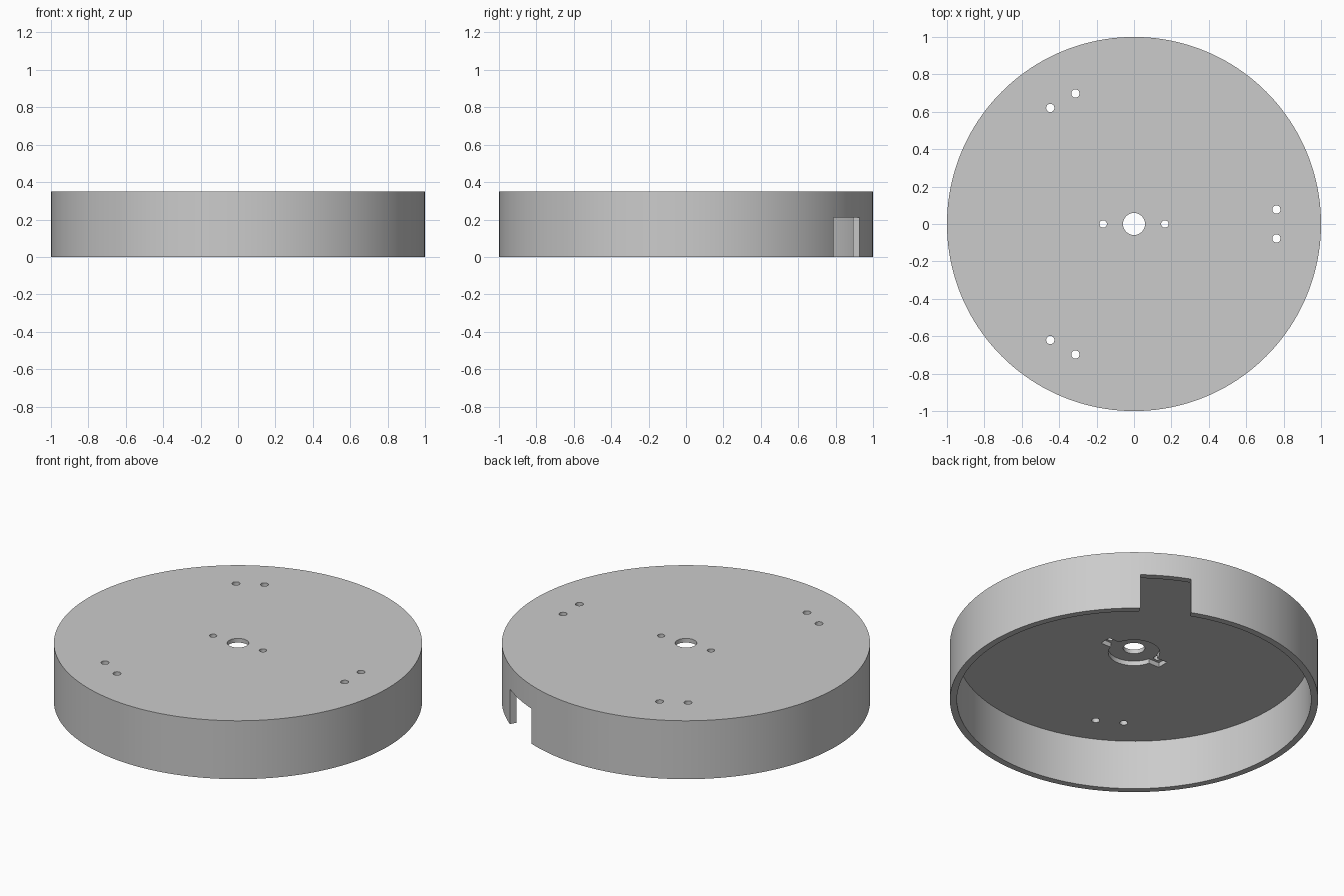
import bpy
from math import cos, sin, radians

default = bpy.data.objects.get("Cube")
if default:
    bpy.data.objects.remove(default, do_unlink=True)

HEIGHT = 0.35
CEILING = 0.297      # underside of the top plate
POCKET_TOP = 0.325   # depth reached by the hub recess

grey = bpy.data.materials.new("plain grey")
grey.use_nodes = True
colour = (0.6, 0.6, 0.6, 1)
grey.diffuse_color = colour
grey.node_tree.nodes["Principled BSDF"].inputs["Base Color"].default_value = colour


def cylinder(name, radius, z0, z1, x=0, y=0, sides=32):
    bpy.ops.mesh.primitive_cylinder_add(
        vertices=sides, radius=radius, depth=z1 - z0, location=(x, y, (z0 + z1) / 2))
    obj = bpy.context.object
    obj.name = name
    obj.data.materials.append(grey)
    return obj


def box(name, size, location, turn=0):
    bpy.ops.mesh.primitive_cube_add(size=1, location=location, rotation=(0, 0, turn))
    obj = bpy.context.object
    obj.name = name
    obj.scale = size
    obj.data.materials.append(grey)
    return obj


def cut(target, cutter):
    cutter.hide_render = True
    bpy.context.view_layer.update()
    mod = target.modifiers.new("cut", 'BOOLEAN')
    mod.operation = 'DIFFERENCE'
    mod.solver = 'EXACT'
    mod.object = cutter
    bpy.ops.object.select_all(action='DESELECT')
    target.select_set(True)
    bpy.context.view_layer.objects.active = target
    bpy.ops.object.modifier_apply(modifier=mod.name)
    bpy.data.objects.remove(cutter, do_unlink=True)


# Round cover, hollow from below
cover = cylinder("round_cover", 1, 0, HEIGHT, sides=160)
cut(cover, cylinder("cavity_cutter", 0.962, -0.1, CEILING, sides=160))

# Hub recess under the plate: a disc with an ear on each side
cut(cover, cylinder("hub_recess_cutter", 0.14, 0.2, POCKET_TOP, sides=64))
cut(cover, box("ear_recess_cutter", (0.41, 0.07, POCKET_TOP - 0.2),
               (0, 0, (POCKET_TOP + 0.2) / 2)))

# Shaft hole and the two hub screw holes
cut(cover, cylinder("shaft_hole_cutter", 0.059, 0.2, 0.5, sides=48))
for side in (-1, 1):
    cut(cover, cylinder("hub_screw_cutter", 0.02, 0.2, 0.5, side * 0.165))

# Three pairs of mounting holes
for middle in (0, 120, 240):
    for offset in (-5.8, 5.8):
        a = radians(middle + offset)
        cut(cover, cylinder("mount_hole_cutter", 0.022, 0.2, 0.5,
                            0.765 * cos(a), 0.765 * sin(a)))

# Cable notch in the wall
a = radians(60)
cut(cover, box("notch_cutter", (0.3, 0.28, 0.41),
               (cos(a), sin(a), 0.005), a))

bpy.ops.object.select_all(action='DESELECT')
cover.select_set(True)
bpy.context.view_layer.objects.active = cover
bpy.ops.object.shade_smooth_by_angle(angle=radians(30))
